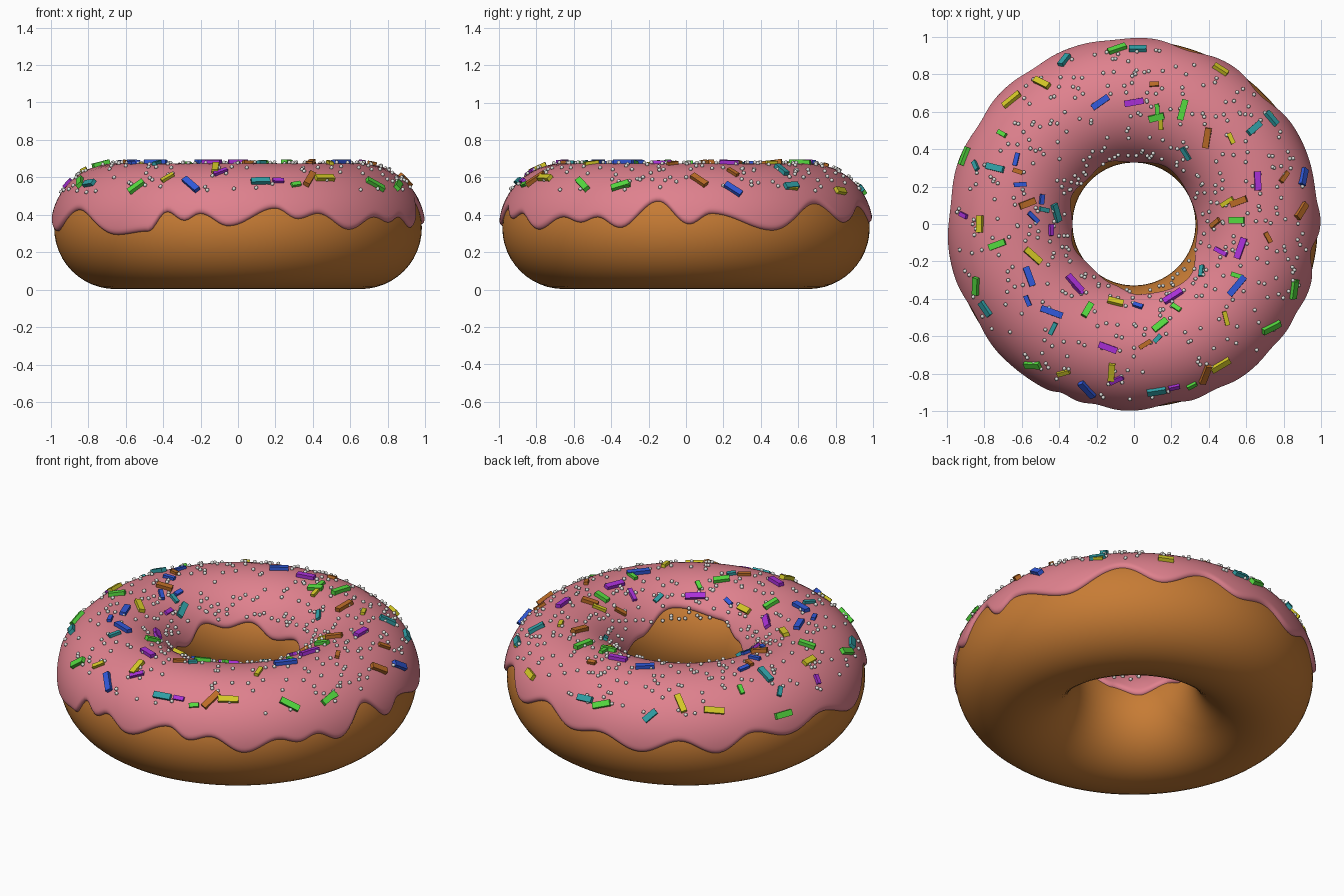
import bpy, bmesh, math, random
from mathutils import Vector, Matrix

if "Cube" in bpy.data.objects:
    bpy.data.objects.remove(bpy.data.objects["Cube"])

random.seed(7)
R, RD, RI, ZC = 0.655, 0.327, 0.345, 0.33   # ring radius, dough tube, icing tube, centre height


def material(name, col):
    m = bpy.data.materials.new(name)
    m.diffuse_color = (*col, 1)
    m.use_nodes = True
    m.node_tree.nodes["Principled BSDF"].inputs["Base Color"].default_value = m.diffuse_color
    return m


def finish(name, bm, mats, smooth=True):
    me = bpy.data.meshes.new(name)
    bmesh.ops.recalc_face_normals(bm, faces=bm.faces[:])
    bm.to_mesh(me)
    bm.free()
    for m in mats:
        me.materials.append(m)
    for p in me.polygons:
        p.use_smooth = smooth
    ob = bpy.data.objects.new(name, me)
    bpy.context.collection.objects.link(ob)
    return ob


def on_ring(u, t, r):
    d = R + r * math.cos(t)
    return Vector((d * math.cos(u), d * math.sin(u), ZC + r * math.sin(t)))


def wave(knots, deg):
    # smooth periodic interpolation between (angle, height) knots
    k = [(knots[-1][0] - 360, knots[-1][1])] + knots + [(knots[0][0] + 360, knots[0][1])]
    for (a, za), (b, zb) in zip(k, k[1:]):
        if a <= deg <= b:
            f = (1 - math.cos(math.pi * (deg - a) / (b - a))) / 2
            return za + (zb - za) * f


# dough ring
bm = bmesh.new()
NU, NT = 128, 48
g = [[bm.verts.new(on_ring(2 * math.pi * i / NU, 2 * math.pi * j / NT, RD)) for j in range(NT)]
     for i in range(NU)]
for i in range(NU):
    for j in range(NT):
        a, b = g[i], g[(i + 1) % NU]
        bm.faces.new((a[j], b[j], b[(j + 1) % NT], a[(j + 1) % NT]))
finish("dough", bm, [material("baked brown", (0.57, 0.20, 0.035))])

# icing shell with a dripping edge outside and inside
outer = [(-168, .31), (-151, .43), (-131, .29), (-119, .31), (-113, .42), (-107, .37), (-102, .41),
         (-93, .34), (-78, .44), (-71, .38), (-64, .41), (-53, .32), (-42, .39), (-35, .36),
         (-29, .39), (-21, .33), (-9, .48), (1, .35), (8, .41), (28, .315), (46, .465), (59, .36),
         (73, .45), (86, .36), (96, .39), (110, .31), (123, .39), (135, .31), (147, .41),
         (160, .35), (174, .41)]
inner = [(-160, .46), (-135, .40), (-110, .45), (-85, .52), (-45, .56), (-10, .45), (25, .42),
         (60, .47), (90, .42), (115, .49), (135, .46), (155, .50), (180, .42)]
bm = bmesh.new()
NU, NT = 300, 44
g = []
for i in range(NU):
    deg = -180 + 360 * i / NU
    t0 = math.asin((wave(outer, deg) - ZC) / RI)
    t1 = math.pi - math.asin((wave(inner, deg) - ZC) / RI)
    row = []
    for j in range(NT + 1):
        f = (1 - math.cos(math.pi * j / NT)) / 2      # finer steps at the edges
        t = t0 + (t1 - t0) * f
        edge = max(0, min(1, min(t - t0, t1 - t) / 0.09))     # rounded lip
        r = RD - 0.004 + (RI - RD + 0.004) * math.sqrt(max(0, 1 - (1 - edge) ** 2))
        row.append(bm.verts.new(on_ring(math.radians(deg), t, r)))
    g.append(row)
for i in range(NU):
    a, b = g[i], g[(i + 1) % NU]
    for j in range(NT):
        bm.faces.new((a[j], b[j], b[j + 1], a[j + 1]))
finish("icing", bm, [material("pink icing", (0.74, 0.22, 0.27))])

# sugar pearls
bm = bmesh.new()
for _ in range(460):
    u, t = random.uniform(0, 2 * math.pi), math.radians(random.uniform(33, 150))
    bmesh.ops.create_icosphere(bm, subdivisions=1, radius=0.0115,
                               matrix=Matrix.Translation(on_ring(u, t, RI + 0.005)))
finish("sugar_pearls", bm, [material("pearl white", (0.75, 0.75, 0.72))])

# sprinkles: colour, then (x, y, heading) seen from the top
colours = {"green": (.09, .70, .05), "blue": (.03, .10, .70), "purple": (.40, .03, .68),
           "yellow": (.66, .58, .02), "orange brown": (.50, .15, .02), "teal": (.03, .35, .38)}
spots = {
    "green": [(-.09, .93, 40), (.26, .61, 75), (.12, .57, 15), (-.9, .36, 70), (-.73, -.11, 20),
              (-.84, -.33, 70), (-.25, -.46, 60), (.14, -.54, 40), (.85, -.35, -80), (.73, -.55, 5),
              (.55, .02, 0), (-.54, -.75, 25)],
    "blue": [(-.18, .65, 35), (-.56, -.28, -70), (-.44, -.47, -20), (.55, -.33, 50), (.9, .25, 50),
             (-.25, -.88, -70)],
    "purple": [(0, .65, 10), (-.32, -.32, -50), (-.14, -.66, -20), (.21, -.39, 35),
               (.57, -.13, 70), (.66, .23, -88)],
    "yellow": [(-.49, .75, -40), (.46, .82, -40), (-.65, .66, 30), (-.82, 0, 88), (-.54, -.17, -40),
               (-.1, -.42, -15), (-.12, -.79, 85), (.46, -.75, 30)],
    "orange brown": [(.39, .46, 80), (-.57, .11, 20), (.38, -.8, 85), (.89, .07, 40), (.56, .12, 20)],
    "teal": [(.02, .93, 5), (-.37, .87, 85), (.64, .51, 40), (.73, .56, -45), (-.74, .3, -15),
             (-.42, .06, -60), (-.79, -.45, -50), (.12, -.89, 10)]}


def sprinkle(bm, x, y, deg, length, width):
    u = math.atan2(y, x)
    t = math.acos(max(-1, min(1, (math.hypot(x, y) - R) / RI)))
    n = Vector((math.cos(t) * math.cos(u), math.cos(t) * math.sin(u), math.sin(t)))
    h = Vector((math.cos(math.radians(deg)), math.sin(math.radians(deg)), 0))
    d = (h - n * h.dot(n)).normalized()
    rot = Matrix((d, n.cross(d), n)).transposed().to_4x4()
    mat = Matrix.Translation(on_ring(u, t, RI + 0.006)) @ rot @ Matrix.Diagonal((length, width, width * .8, 1))
    bmesh.ops.create_cube(bm, size=1, matrix=mat)


for name, col in colours.items():
    bm = bmesh.new()
    for x, y, deg in spots[name]:
        big = name in ("blue", "purple")
        sprinkle(bm, x, y, deg, random.uniform(.10, .13) if big else random.uniform(.08, .115), .034)
    for _ in range(6):      # small loose ones
        a, d = random.uniform(0, 2 * math.pi), random.uniform(.42, .93)
        sprinkle(bm, d * math.cos(a), d * math.sin(a), random.uniform(0, 180),
                 random.uniform(.05, .08), .024)
    finish("sprinkles_" + name.replace(" ", "_"), bm, [material(name, col)], smooth=False)
